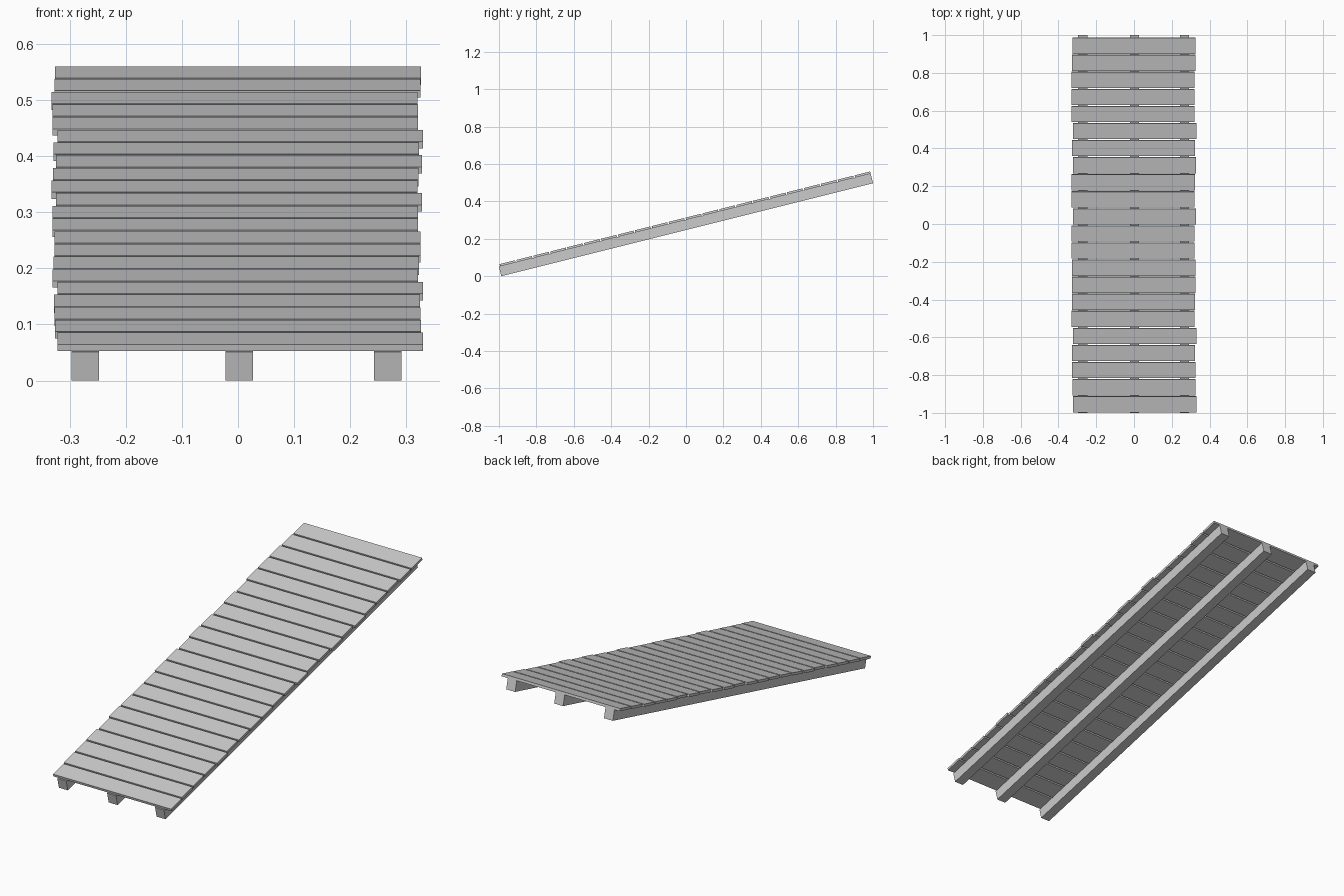
import bpy, math
from mathutils import Matrix, Vector

if "Cube" in bpy.data.objects:
    bpy.data.objects.remove(bpy.data.objects["Cube"])

# Sloped frame: u runs along the ramp, n is normal to its surface
ANGLE = math.atan(0.25)
ROT = Matrix.Rotation(ANGLE, 4, 'X')
C, S = math.cos(ANGLE), math.sin(ANGLE)
BEAM_H, PLANK_T = 0.0525, 0.0125
ORIGIN = Vector((0, -1 + BEAM_H * S, 0))   # lowest front edge of the beams
LENGTH = (2 - BEAM_H * S) / C


def sloped_box(name, x, u, n, size):
    """Box centred at (x, u, n) in the tilted frame."""
    bpy.ops.mesh.primitive_cube_add(size=1)
    ob = bpy.context.object
    ob.name = name
    ob.data.transform(Matrix.Diagonal((*size, 1)))
    ob.matrix_world = Matrix.Translation(ORIGIN) @ ROT @ Matrix.Translation((x, u, n))
    return ob


# Three support beams
for name, x in (("left_beam", -0.272), ("middle_beam", 0.0025), ("right_beam", 0.267)):
    sloped_box(name, x, LENGTH / 2, BEAM_H / 2, (0.049, LENGTH, BEAM_H))

# Deck planks, low end to high end, each shifted slightly sideways (thousandths)
shifts = [4, 0, -1, -2, 4, -5, -3, -1, -1, -5, -5, 2, -6, -4, 2, -3, 4, -5, -5, -6, -1, 0]
plank_w = 0.083 / C
pitch = 0.0904 / C
for i, s in enumerate(shifts):
    u = 0.006 + plank_w / 2 + i * pitch
    sloped_box(f"plank_{i + 1}", s / 1000, u, BEAM_H + PLANK_T / 2, (0.652, plank_w, PLANK_T))
